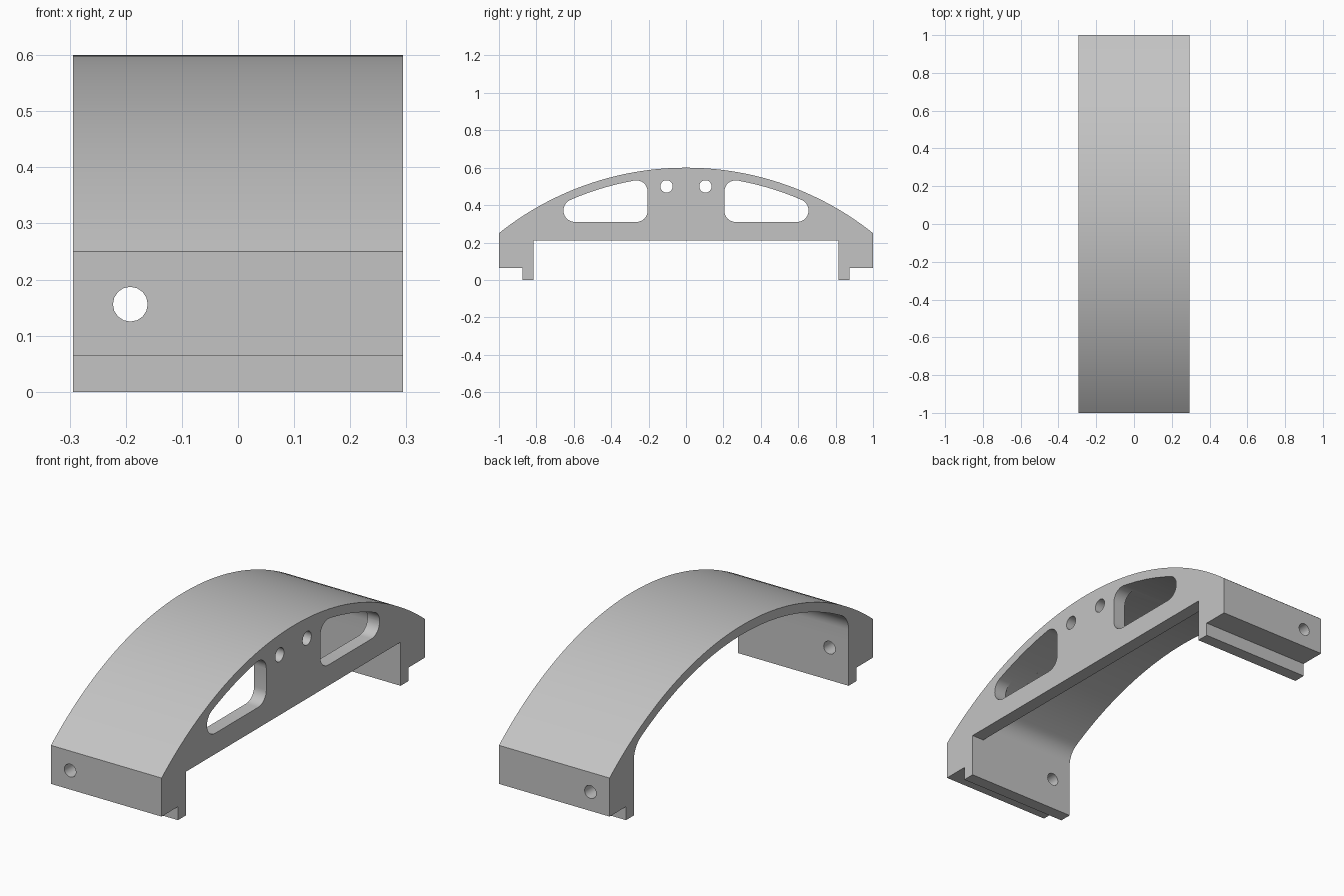
import bpy, bmesh, math
from mathutils import Vector

cube = bpy.data.objects.get("Cube")
if cube:
    bpy.data.objects.remove(cube, do_unlink=True)

HALF_W = 0.294      # half width along x
WEB_X = 0.229       # inner face of the side web
WALL_Y = 0.815      # inner face of the end walls
ARC_Z = -1.004      # centre height of both arches
OUTER_R, INNER_R = 1.604, 1.56


def arch(radius, y0, y1, steps):
    """Points (y, z) on the arch between two y positions."""
    a0, a1 = math.asin(y0 / radius), math.asin(y1 / radius)
    angles = [a0 + (a1 - a0) * i / steps for i in range(steps + 1)]
    return [Vector((radius * math.sin(a), ARC_Z + radius * math.cos(a))) for a in angles]


def rounded(points, radii, steps=8):
    """Round the corners of a closed outline; radii maps index to radius."""
    out = []
    for i, p in enumerate(points):
        r = radii.get(i)
        if not r:
            out.append(p)
            continue
        a = (points[i - 1] - p).normalized()
        b = (points[(i + 1) % len(points)] - p).normalized()
        half = a.angle(b) / 2
        centre = p + (a + b).normalized() * (r / math.sin(half))
        start = p + a * (r / math.tan(half)) - centre
        end = p + b * (r / math.tan(half)) - centre
        sweep = start.angle(end)
        for k in range(steps + 1):
            t = k / steps
            out.append(centre + (start * math.sin((1 - t) * sweep)
                                 + end * math.sin(t * sweep)) / math.sin(sweep))
    return out


def prism(name, outline, x0, x1):
    """Extrude a (y, z) outline along x."""
    bm = bmesh.new()
    face = bm.faces.new([bm.verts.new((x0, p[0], p[1])) for p in outline])
    side = bmesh.ops.extrude_face_region(bm, geom=[face])
    verts = [v for v in side["geom"] if isinstance(v, bmesh.types.BMVert)]
    bmesh.ops.translate(bm, verts=verts, vec=(x1 - x0, 0, 0))
    bmesh.ops.recalc_face_normals(bm, faces=bm.faces)
    mesh = bpy.data.meshes.new(name)
    bm.to_mesh(mesh)
    bm.free()
    obj = bpy.data.objects.new(name, mesh)
    bpy.context.collection.objects.link(obj)
    return obj


def drill(name, radius, depth, location, rotation, sides):
    bpy.ops.mesh.primitive_cylinder_add(vertices=sides, radius=radius, depth=depth,
                                        location=location, rotation=rotation)
    obj = bpy.context.object
    obj.name = name
    return obj


# Solid arched body with stepped feet
foot = [Vector(p) for p in ((1, 0.065), (0.875, 0.065), (0.875, 0),
                            (WALL_Y, 0), (WALL_Y, 0.21))]
mirrored_foot = [Vector((-p.x, p.y)) for p in reversed(foot)]
body = prism("arched_bracket", arch(OUTER_R, -1, 1, 56) + foot + mirrored_foot,
             -HALF_W, HALF_W)

# Hollow under the arch, open on one side
cavity = arch(INNER_R, -WALL_Y, WALL_Y, 24)
last = len(cavity) - 1
cavity += [Vector((WALL_Y, -0.1)), Vector((-WALL_Y, -0.1))]
cutters = [prism("cavity_cutter", rounded(cavity, {0: 0.1, last: 0.1}), -0.5, WEB_X)]

# Rounded windows and round holes in the side web
slot = arch(INNER_R, 0.205, 0.655, 6) + [Vector((0.655, 0.31)), Vector((0.205, 0.31))]
slot = rounded(slot, {i: 0.06 for i in (0, 6, 7, 8)})
quarter = math.pi / 2
for side, label in ((-1, "front"), (1, "back")):
    cutters.append(prism(label + "_window_cutter",
                         [(p.x * side, p.y) for p in slot], 0.15, 0.4))
    cutters.append(drill(label + "_web_hole_cutter", 0.033, 0.3,
                         (0.27, side * 0.104, 0.5), (0, quarter, 0), 24))
    # Screw hole through each end wall
    cutters.append(drill(label + "_wall_hole_cutter", 0.031, 0.5,
                         (-0.192, side * 0.9, 0.156), (quarter, 0, 0), 16))

bpy.ops.object.select_all(action="DESELECT")
body.select_set(True)
bpy.context.view_layer.objects.active = body
for cutter in cutters:
    cutter.hide_render = True
    cut = body.modifiers.new("cut", "BOOLEAN")
    cut.operation = "DIFFERENCE"
    cut.solver = "EXACT"
    cut.object = cutter
    bpy.ops.object.modifier_apply(modifier=cut.name)
for cutter in cutters:
    bpy.data.objects.remove(cutter, do_unlink=True)

# Plain grey finish
grey = bpy.data.materials.new("light_grey")
grey.use_nodes = True
colour = (0.55, 0.55, 0.55, 1)
grey.diffuse_color = colour
grey.node_tree.nodes["Principled BSDF"].inputs["Base Color"].default_value = colour
body.data.materials.clear()
body.data.materials.append(grey)
bpy.ops.object.shade_smooth_by_angle(angle=math.radians(25))
